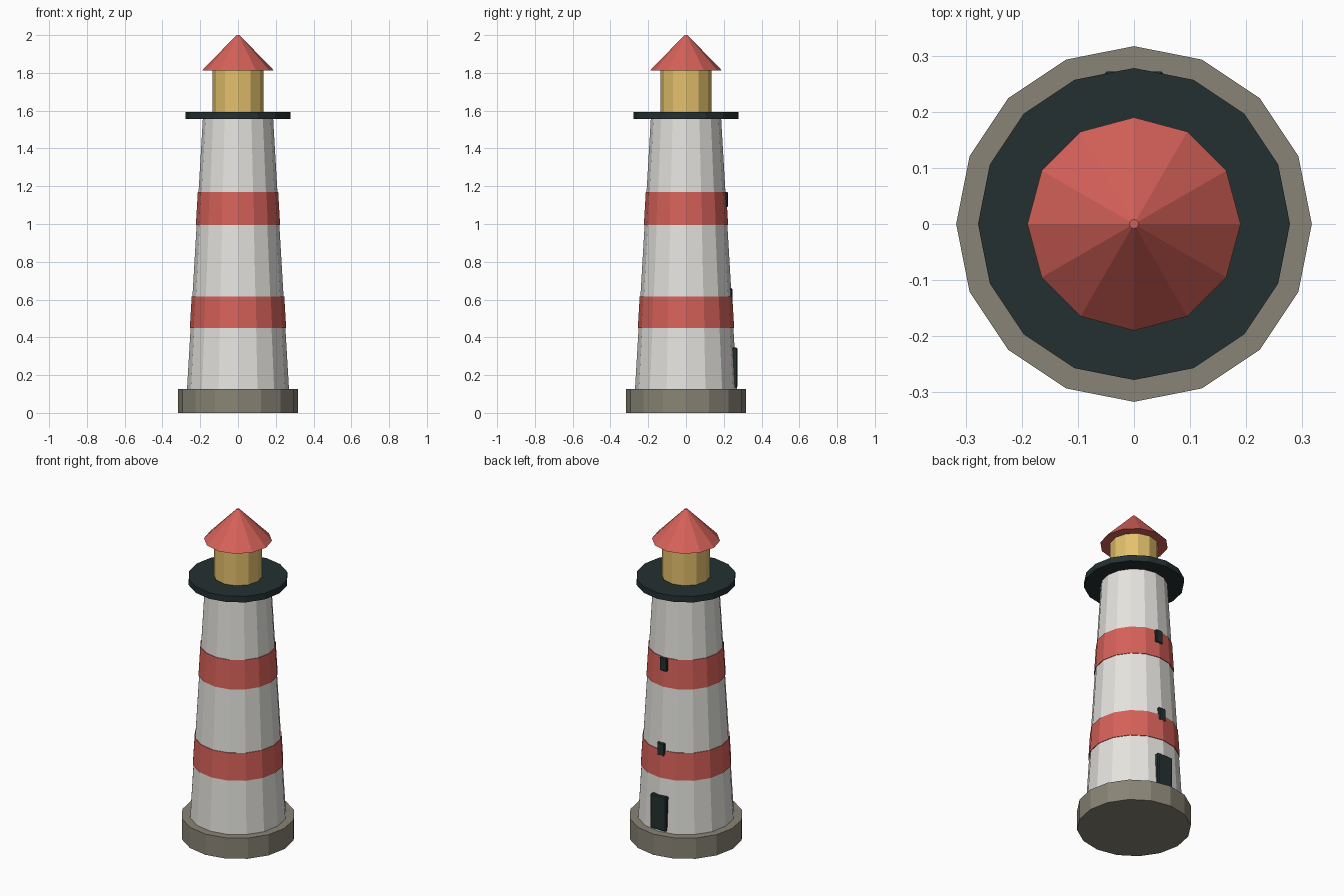
import bpy

cube = bpy.data.objects.get("Cube")
if cube:
    bpy.data.objects.remove(cube, do_unlink=True)


def material(name, rgb):
    mat = bpy.data.materials.new(name)
    mat.use_nodes = True
    mat.diffuse_color = (*rgb, 1)
    mat.node_tree.nodes["Principled BSDF"].inputs["Base Color"].default_value = (*rgb, 1)
    return mat


white = material("white plaster", (0.78, 0.77, 0.73))
red = material("red paint", (0.67, 0.12, 0.10))
yellow = material("lantern yellow", (0.77, 0.53, 0.15))
dark = material("dark metal", (0.018, 0.03, 0.031))
stone = material("grey stone", (0.25, 0.23, 0.18))


def drum(name, mat, sides, r_bottom, r_top, z_bottom, z_top):
    """Flat-sided tapered cylinder between two heights."""
    bpy.ops.mesh.primitive_cone_add(
        vertices=sides, radius1=r_bottom, radius2=r_top, depth=z_top - z_bottom,
        location=(0, 0, (z_bottom + z_top) / 2))
    obj = bpy.context.object
    obj.name = name
    obj.data.materials.append(mat)
    return obj


def back_panel(name, width, z_bottom, z_top, y_outer, depth=0.04):
    """Dark panel with softened edges, set into the back wall."""
    bpy.ops.mesh.primitive_cube_add(
        size=1, location=(0, y_outer - depth / 2, (z_bottom + z_top) / 2))
    obj = bpy.context.object
    obj.name = name
    obj.scale = (width, depth, z_top - z_bottom)
    bpy.ops.object.transform_apply(location=False, rotation=False, scale=True)
    bevel = obj.modifiers.new("soft edges", "BEVEL")
    bevel.width = 0.005
    bevel.segments = 1
    obj.data.materials.append(dark)


# Tower outline
TOWER_BOTTOM, TOWER_TOP = 0.125, 1.56
R_BOTTOM, R_TOP = 0.27, 0.186


def tower_radius(z):
    t = (z - TOWER_BOTTOM) / (TOWER_TOP - TOWER_BOTTOM)
    return R_BOTTOM + (R_TOP - R_BOTTOM) * t


# Base and tower
drum("stone_base", stone, 16, 0.317, 0.317, 0, 0.127)
drum("tower", white, 16, R_BOTTOM, R_TOP, TOWER_BOTTOM, TOWER_TOP)

# Painted bands, just proud of the wall
for name, low, high in (("lower_band", 0.45, 0.615), ("upper_band", 0.995, 1.17)):
    drum(name, red, 16, tower_radius(low) + 0.004, tower_radius(high) + 0.004, low, high)

# Gallery, lantern and roof
drum("gallery", dark, 16, 0.278, 0.278, 1.555, 1.592)
drum("lantern", yellow, 12, 0.135, 0.135, 1.59, 1.815)
drum("roof", red, 12, 0.19, 0.008, 1.813, 2.0)

# Door and windows on the back
back_panel("door", 0.106, 0.135, 0.345, 0.272)
back_panel("lower_window", 0.05, 0.58, 0.66, 0.247)
back_panel("upper_window", 0.05, 1.09, 1.17, 0.223)
